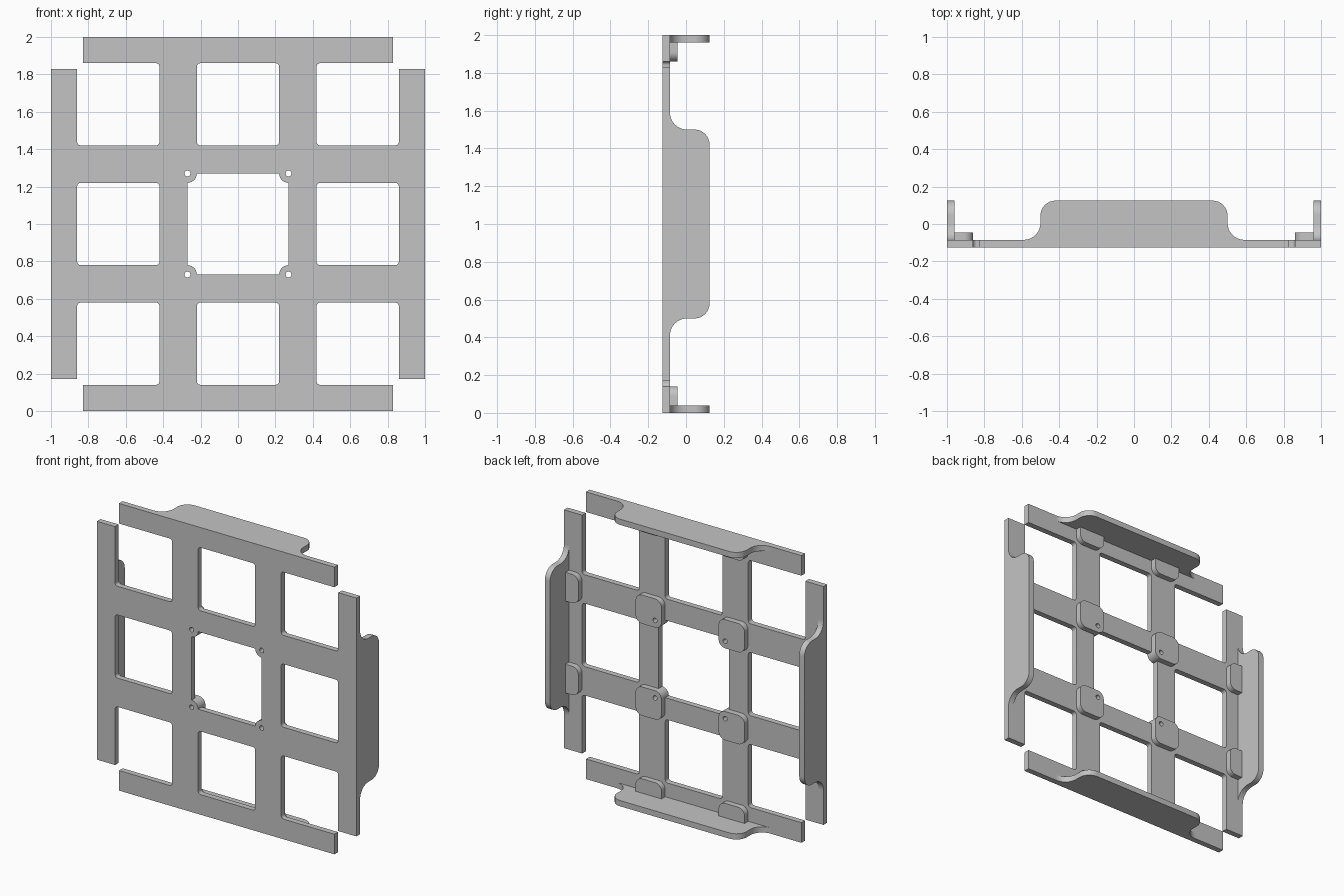
import bpy, bmesh
from math import pi, radians, sin, cos
from mathutils import Matrix, Vector

cube = bpy.data.objects.get("Cube")
if cube:
    bpy.data.objects.remove(cube, do_unlink=True)

grey = bpy.data.materials.new("plain grey")
grey.use_nodes = True
grey.diffuse_color = (0.55, 0.55, 0.55, 1)
grey.node_tree.nodes["Principled BSDF"].inputs["Base Color"].default_value = grey.diffuse_color

FRONT, PLATE_BACK, PAD_BACK, REAR = -0.125, -0.085, -0.045, 0.125
THICK = 0.04
UPRIGHT = Matrix.Rotation(pi / 2, 4, 'X')


def rounded(corners, steps=8):
    """Closed outline from (x, y, radius) right-angle corners, each replaced by an arc."""
    out = []
    for i, (x, y, r) in enumerate(corners):
        p = Vector((x, y))
        pts = [p]
        if r:
            a = (Vector(corners[i - 1][:2]) - p).normalized()
            b = (Vector(corners[(i + 1) % len(corners)][:2]) - p).normalized()
            centre = p + (a + b) * r
            angles = [pi / 2 * k / steps for k in range(steps + 1)]
            pts = [centre - b * r * cos(t) - a * r * sin(t) for t in angles]
        for q in pts:
            if not out or (q - out[-1]).length > 1e-4:
                out.append(q)
    if (out[0] - out[-1]).length < 1e-4:
        out.pop()
    return out


def turned(points, k):
    """Rotate 2D points by k quarter turns."""
    rot = Matrix.Rotation(k * pi / 2, 2)
    return [rot @ Vector(p) for p in points]


def four_quadrants(corners):
    """Repeat a quadrant of corners around all four sides."""
    out = []
    for k in range(4):
        for c, q in zip(corners, turned([c[:2] for c in corners], k)):
            out.append((q.x, q.y, c[2]))
    return out


def box_corners(x0, x1, y0, y1, r_low, r_high):
    return [(x0, y0, r_low), (x1, y0, r_low), (x1, y1, r_high), (x0, y1, r_high)]


def slab(name, outlines, matrix):
    """Filled, extruded outlines (inner ones become holes)."""
    curve = bpy.data.curves.new(name, 'CURVE')
    curve.dimensions, curve.fill_mode, curve.extrude = '2D', 'BOTH', THICK / 2
    for outline in outlines:
        spline = curve.splines.new('POLY')
        spline.points.add(len(outline) - 1)
        for point, q in zip(spline.points, outline):
            point.co = (q.x, q.y, 0, 1)
        spline.use_cyclic_u = True
    temp = bpy.data.objects.new(name + "_profile", curve)
    bpy.context.collection.objects.link(temp)
    mesh = bpy.data.meshes.new_from_object(temp)
    bpy.data.objects.remove(temp, do_unlink=True)
    bm = bmesh.new()
    bm.from_mesh(mesh)
    bmesh.ops.remove_doubles(bm, verts=bm.verts, dist=1e-5)
    bm.transform(matrix)
    bmesh.ops.recalc_face_normals(bm, faces=bm.faces)
    bm.to_mesh(mesh)
    bm.free()
    mesh.materials.clear()
    mesh.materials.append(grey)
    obj = bpy.data.objects.new(name, mesh)
    bpy.context.collection.objects.link(obj)
    bpy.ops.object.select_all(action='DESELECT')
    obj.select_set(True)
    bpy.context.view_layer.objects.active = obj
    bpy.ops.object.shade_smooth_by_angle(angle=radians(30))


def place(y):
    return Matrix.Translation((0, y, 1)) @ UPRIGHT


# Lattice plate: outline with open corners, side windows, centre window, bolt holes
f = 0.02
outline = rounded(four_quadrants([
    (1, 0.83, 0), (0.86, 0.83, 0), (0.86, 0.42, f), (0.42, 0.42, f),
    (0.42, 0.86, f), (0.83, 0.86, 0), (0.83, 1, 0)]))
side_window = rounded(box_corners(-0.22, 0.22, 0.42, 0.86, f, f))
centre_window = rounded(four_quadrants([(0.27, 0.22, 0), (0.22, 0.22, 0.05), (0.22, 0.27, 0)]))
bolt_hole = rounded(box_corners(0.254, 0.286, 0.254, 0.286, 0.016, 0.016))
holes = [centre_window]
for k in range(4):
    holes += [turned(side_window, k), turned(bolt_hole, k)]
slab("lattice_plate", [outline] + holes, place((FRONT + PLATE_BACK) / 2))

# Rear pads at the beam crossings, each with a bolt hole
pad = rounded(box_corners(0.22, 0.42, 0.22, 0.42, 0.05, 0.05))
pad_place = place((PLATE_BACK + PAD_BACK) / 2)
for k in range(4):
    slab(f"crossing_pad_{k + 1}", [turned(pad, k), turned(bolt_hole, k)], pad_place)

# Edge pads and curved flanges on all four sides
flange = rounded([(-0.6, PLATE_BACK - 0.01, 0), (-0.6, PLATE_BACK, 0),
                  (-0.5, PLATE_BACK, 0.09), (-0.5, REAR, 0.08),
                  (0.5, REAR, 0.08), (0.5, PLATE_BACK, 0.09),
                  (0.6, PLATE_BACK, 0), (0.6, PLATE_BACK - 0.01, 0)])
for k, side in enumerate(("top", "right", "bottom", "left")):
    spin = Matrix.Translation((0, 0, 1)) @ Matrix.Rotation(-k * pi / 2, 4, 'Y')
    slab(side + "_flange", [flange], spin @ Matrix.Translation((0, 0, 1 - THICK / 2)))
    for n, x in enumerate((-0.32, 0.32)):
        edge_pad = rounded(box_corners(x - 0.1, x + 0.1, 0.86, 0.96, 0.05, 0))
        slab(f"{side}_edge_pad_{n + 1}", [turned(edge_pad, k)], pad_place)
